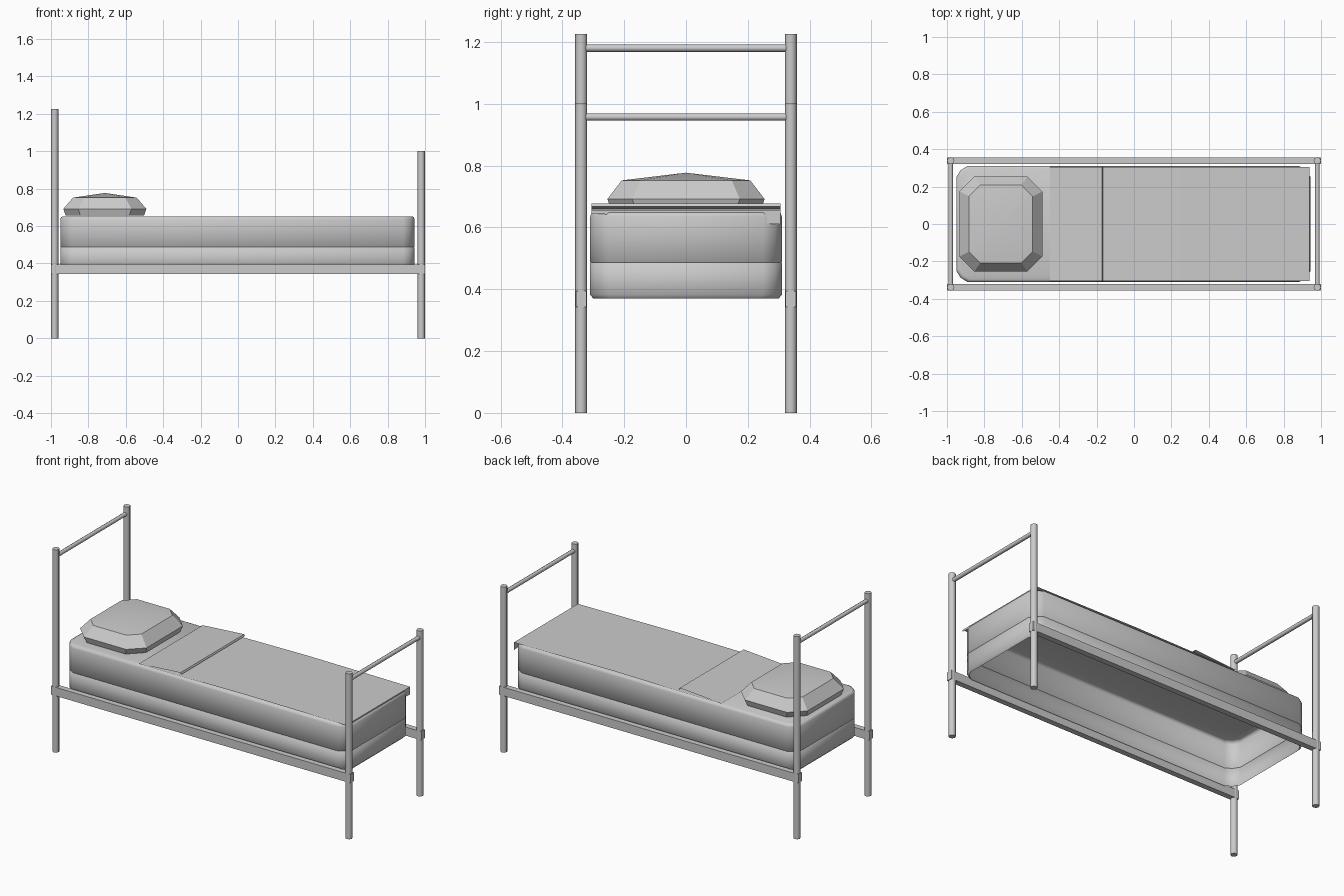
import bpy, bmesh, math
from mathutils import Vector

if "Cube" in bpy.data.objects:
    bpy.data.objects.remove(bpy.data.objects["Cube"])


def mesh_object(name, bm, angle=None):
    bmesh.ops.recalc_face_normals(bm, faces=bm.faces)
    me = bpy.data.meshes.new(name)
    bm.to_mesh(me)
    bm.free()
    ob = bpy.data.objects.new(name, me)
    bpy.context.collection.objects.link(ob)
    if angle:
        bpy.ops.object.select_all(action='DESELECT')
        ob.select_set(True)
        bpy.context.view_layer.objects.active = ob
        bpy.ops.object.shade_smooth_by_angle(angle=math.radians(angle))
    return ob


def tube(name, a, b, radius, sides=8):
    a, b = Vector(a), Vector(b)
    bpy.ops.mesh.primitive_cylinder_add(vertices=sides, radius=radius, depth=(b - a).length,
                                        location=(a + b) / 2)
    ob = bpy.context.object
    ob.name = name
    ob.rotation_euler = (b - a).to_track_quat('Z', 'Y').to_euler()
    bpy.ops.object.shade_smooth_by_angle(angle=math.radians(50))


def outline(hx, hy, cut, bulge):
    """Rectangle with cut corners; bulge pushes out an extra point on each corner."""
    pts = []
    for sx, sy in ((1, 1), (-1, 1), (-1, -1), (1, -1)):
        c = [(sx * hx, sy * (hy - cut)), (sx * (hx - cut), sy * hy)]
        if bulge:
            k = cut * (0.5 - bulge)
            c.insert(1, (sx * (hx - k), sy * (hy - k)))
        pts += c if sx * sy > 0 else c[::-1]
    return pts


def stacked(name, cx, rings, bulge, angle, peak=None, bottom=False):
    """Rings of (half x, half y, corner cut, z) joined into a cushion."""
    bm = bmesh.new()
    loops = [[bm.verts.new((cx + x, y, z)) for x, y in outline(hx, hy, cut, bulge)]
             for hx, hy, cut, z in rings]
    n = len(loops[0])
    for lo, hi in zip(loops, loops[1:]):
        for i in range(n):
            j = (i + 1) % n
            bm.faces.new((lo[i], lo[j], hi[j], hi[i]))
    if peak:
        top = bm.verts.new((cx, 0, peak))
        for i in range(n):
            bm.faces.new((loops[-1][i], loops[-1][(i + 1) % n], top))
    else:
        bm.faces.new(loops[-1])
    if bottom:
        bm.faces.new(loops[0][::-1])
    return mesh_object(name, bm, angle)


# Posts and top crossbars
PX, PY = 0.98, 0.339
for end, x, height, bar_z in (("head", -PX, 1.225, 1.18), ("foot", PX, 1.0, 0.957)):
    for side, y in (("front", -PY), ("back", PY)):
        tube(f"{end}_post_{side}", (x, y, 0), (x, y, height), 0.0195)
    tube(f"{end}_crossbar", (x, -PY, bar_z), (x, PY, bar_z), 0.012)

# Side rails, running past the posts
for side, y in (("front", -PY), ("back", PY)):
    bpy.ops.mesh.primitive_cube_add(size=1, location=(0, y, 0.369))
    rail = bpy.context.object
    rail.name = f"side_rail_{side}"
    rail.scale = (2.0, 0.034, 0.052)

# Mattress: shell open underneath, with a shallow seam round the middle
stacked("mattress", -0.003, [
    (0.937, 0.300, 0.06, 0.370),
    (0.947, 0.310, 0.06, 0.382),
    (0.947, 0.310, 0.06, 0.485),
    (0.945, 0.308, 0.06, 0.487),
    (0.947, 0.310, 0.06, 0.489),
    (0.947, 0.310, 0.06, 0.635),
    (0.943, 0.306, 0.06, 0.647),
    (0.933, 0.296, 0.06, 0.652)], 0.12, 60)

# Pillow with a shallow peak
stacked("pillow", -0.712, [
    (0.210, 0.242, 0.08, 0.656),
    (0.222, 0.254, 0.08, 0.692),
    (0.170, 0.208, 0.06, 0.752)], 0, 30, peak=0.777, bottom=True)

# Blanket: one strip, folded back at the pillow end, short drop at the foot
profile = [(-0.167, 0.667), (-0.172, 0.677), (-0.45, 0.657), (-0.20, 0.656),
           (0.25, 0.661), (0.937, 0.656)]
bm = bmesh.new()
rows = [[bm.verts.new((x, s * 0.305, z)) for s in (-1, 1)] for x, z in profile]
rows.append([bm.verts.new((0.937, -0.305, 0.645)), bm.verts.new((0.937, 0.305, 0.61))])
for a, b in zip(rows, rows[1:]):
    bm.faces.new((a[0], b[0], b[1], a[1]))
mesh_object("blanket", bm)
